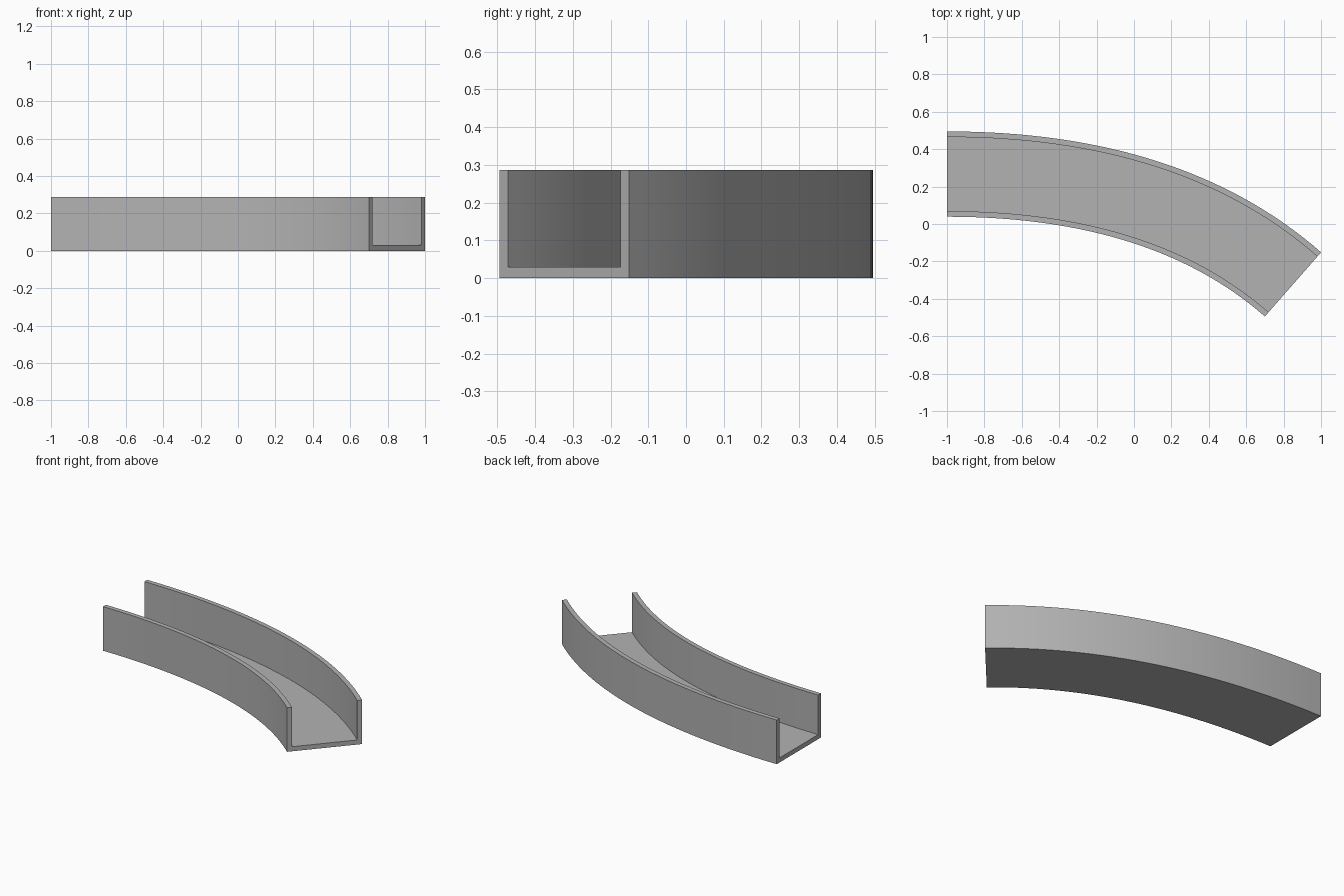
import bpy
import bmesh
import math
from mathutils import Vector

cube = bpy.data.objects.get("Cube")
if cube:
    bpy.data.objects.remove(cube)

WIDTH, HEIGHT, WALL = 0.456, 0.287, 0.03
SEGMENTS = 32

# Centre line: starts straight along x, then bends towards the front
start, bend, end = Vector((-1, 0.267)), Vector((0.177, 0.267)), Vector((0.85, -0.323))

# U-shaped cross-section as (sideways offset, height)
h = WIDTH / 2
section = [(-h, 0), (h, 0), (h, HEIGHT), (h - WALL, HEIGHT),
           (h - WALL, WALL), (WALL - h, WALL), (WALL - h, HEIGHT), (-h, HEIGHT)]

# Sweep the section along the bend
bm = bmesh.new()
rings = []
for i in range(SEGMENTS + 1):
    t = i / SEGMENTS
    p = start * (1 - t) ** 2 + bend * 2 * t * (1 - t) + end * t ** 2
    d = ((bend - start) * (1 - t) + (end - bend) * t).normalized()
    side = Vector((-d.y, d.x))
    rings.append([bm.verts.new((*(p + side * s), z)) for s, z in section])

n = len(section)
for a, b in zip(rings, rings[1:]):
    for j in range(n):
        k = (j + 1) % n
        bm.faces.new((a[j], a[k], b[k], b[j]))

# End caps: floor and the two walls
for ring in (rings[0], rings[-1]):
    bm.faces.new(ring)
bmesh.ops.recalc_face_normals(bm, faces=bm.faces)

mesh = bpy.data.meshes.new("curved_channel")
bm.to_mesh(mesh)
bm.free()
channel = bpy.data.objects.new("curved_channel", mesh)
bpy.context.collection.objects.link(channel)

# Plain grey
grey = bpy.data.materials.new("grey")
grey.use_nodes = True
colour = (0.45, 0.45, 0.45, 1)
grey.diffuse_color = colour
grey.node_tree.nodes["Principled BSDF"].inputs["Base Color"].default_value = colour
mesh.materials.append(grey)

# Smooth walls with sharp rims
bpy.context.view_layer.objects.active = channel
channel.select_set(True)
bpy.ops.object.shade_smooth_by_angle(angle=math.radians(30))
